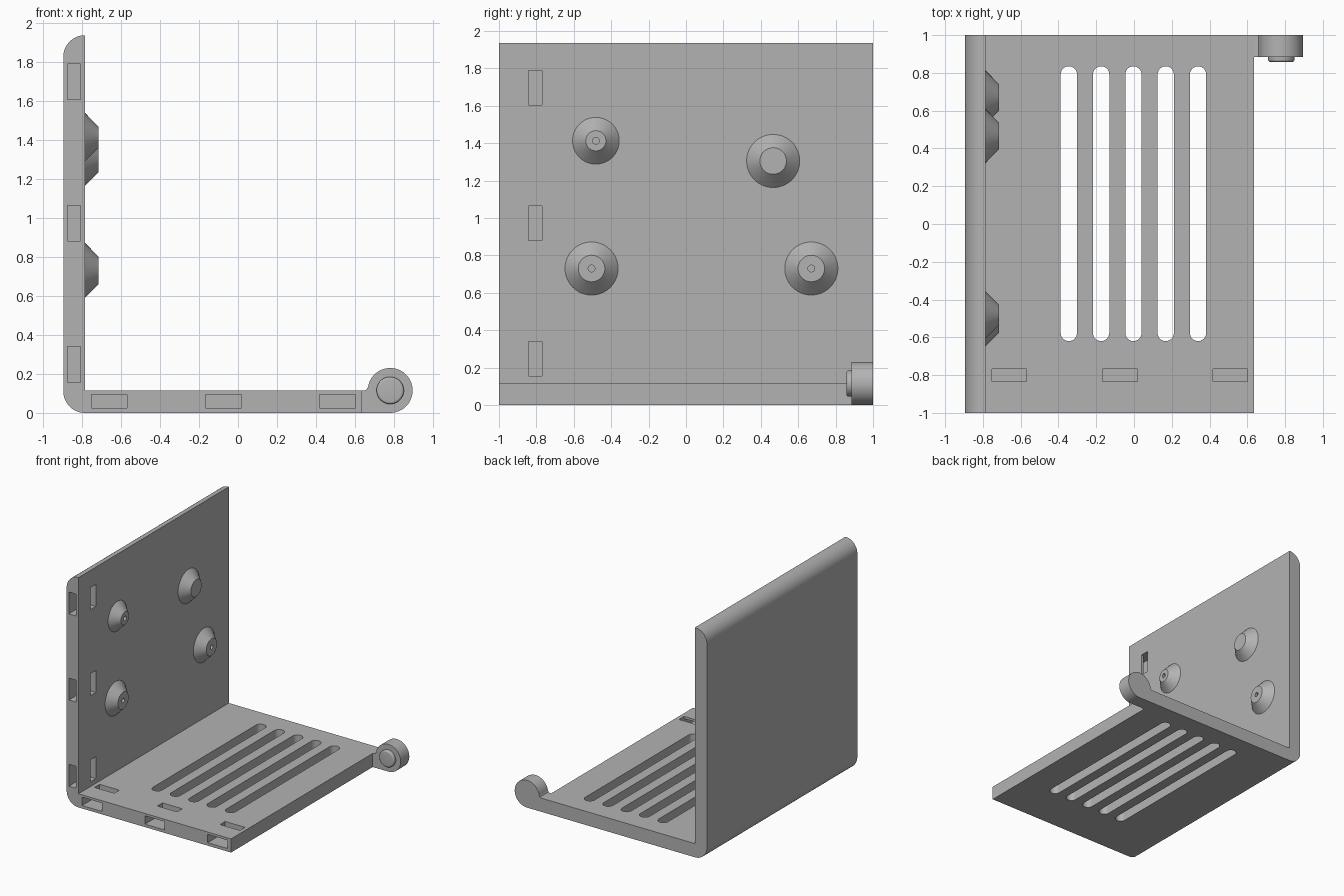
import bpy, bmesh
from math import sin, cos, pi, radians
from mathutils import Vector

if "Cube" in bpy.data.objects:
    bpy.data.objects.remove(bpy.data.objects["Cube"])

GREY = (0.45, 0.45, 0.45, 1)
mat = bpy.data.materials.new("plain grey")
mat.use_nodes = True
mat.diffuse_color = GREY
mat.node_tree.nodes["Principled BSDF"].inputs["Base Color"].default_value = GREY

# Maps from (profile u, profile v, depth) to x, y, z
ALONG_X = lambda u, v, d: (d, u, v)
ALONG_Y = lambda u, v, d: (u, d, v)
ALONG_Z = lambda u, v, d: (u, v, d)


def arc(cx, cy, r, a, b, n=16):
    angles = [radians(a + (b - a) * i / n) for i in range(n + 1)]
    return [(cx + r * cos(t), cy + r * sin(t)) for t in angles]


def prism(bm, pts, axes, d0, d1):
    start = [bm.verts.new(axes(u, v, d0)) for u, v in pts]
    end = [bm.verts.new(axes(u, v, d1)) for u, v in pts]
    bm.faces.new(start)
    bm.faces.new(end[::-1])
    for i in range(len(pts)):
        j = (i + 1) % len(pts)
        bm.faces.new((start[i], end[i], end[j], start[j]))


def lathe(bm, profile, axes, cu, cv, n=64):
    """Turn (radius, depth) points about an axis; a zero radius ends in a disc."""
    last = None
    for r, d in profile:
        ring = [bm.verts.new(axes(u, v, d)) for u, v in arc(cu, cv, r, 0, 360, n)[:-1]]
        if last:
            for i in range(n):
                j = (i + 1) % n
                bm.faces.new((last[i], last[j], ring[j], ring[i]))
        last = ring
    bm.faces.new(last)


def make(name, bm):
    bmesh.ops.recalc_face_normals(bm, faces=bm.faces)
    mesh = bpy.data.meshes.new(name)
    bm.to_mesh(mesh)
    bm.free()
    ob = bpy.data.objects.new(name, mesh)
    bpy.context.collection.objects.link(ob)
    mesh.materials.append(mat)
    return ob


def smooth(ob):
    bpy.ops.object.select_all(action='DESELECT')
    ob.select_set(True)
    bpy.context.view_layer.objects.active = ob
    bpy.ops.object.shade_smooth_by_angle(angle=radians(30))


# Main dimensions
OUT, IN, END = -0.895, -0.785, 0.635
TOP, FLOOR, R = 1.935, 0.115, 0.11

# Angled bracket: base and wall in one profile
bm = bmesh.new()
prism(bm, [(END, 0), (END, FLOOR), (IN, FLOOR), (IN, TOP)]
      + arc(IN, TOP - R, R, 90, 180)[1:]
      + arc(OUT + R, R, R, 180, 270), ALONG_Y, -1, 1)
bracket = make("bracket", bm)

# Cutters: vents through the base, bent tie channels in base and wall
bm = bmesh.new()
for i in range(-2, 3):
    x, w = -0.003 + 0.171 * i, 0.043
    prism(bm, arc(x, 0.835 - w, w, 0, 180) + arc(x, -0.62 + w, w, 180, 360),
          ALONG_Z, -0.1, 0.2)
for x in (-0.66, -0.074, 0.51):
    prism(bm, [(-1.1, 0.025), (-0.767, 0.025), (-0.767, 0.2), (-0.835, 0.2),
               (-0.835, 0.095), (-1.1, 0.095)], ALONG_X, x - 0.092, x + 0.092)
for z in (0.247, 0.972, 1.697):
    prism(bm, [(-0.875, -1.1), (-0.875, -0.77), (-0.7, -0.77), (-0.7, -0.843),
               (-0.807, -0.843), (-0.807, -1.1)], ALONG_Z, z - 0.092, z + 0.092)
cutter = make("slot_cutter", bm)
cutter.hide_render = True

mod = bracket.modifiers.new("slots", 'BOOLEAN')
mod.operation, mod.solver, mod.object = 'DIFFERENCE', 'EXACT', cutter
bpy.context.view_layer.objects.active = bracket
bpy.ops.object.modifier_apply(modifier=mod.name)
bpy.data.objects.remove(cutter)
smooth(bracket)

# Conical standoffs on the wall: y, z, base radius, tip radius, has screw hole
TIP, HOLE = -0.715, 0.018
for k, (y, z, rb, rt, drilled) in enumerate([
        (-0.482, 1.413, 0.125, 0.054, True), (0.466, 1.305, 0.142, 0.071, False),
        (-0.505, 0.73, 0.142, 0.071, True), (0.67, 0.73, 0.142, 0.071, True)]):
    bm = bmesh.new()
    profile = [(rb, IN), (rt, TIP)]
    if drilled:
        profile += [(HOLE, TIP), (HOLE, IN + 0.005)]
    lathe(bm, profile, ALONG_X, y, z)
    # Face the cone outwards from the wall
    ob = make(f"standoff_{k + 1}", bm)
    side = ob.data.polygons[0]
    if side.normal.dot(side.center - Vector((IN, y, z))) < 0:
        ob.data.flip_normals()
    smooth(ob)

# Hinge arm with a round eye at the back corner
CX, CZ = 0.78, 0.115
bm = bmesh.new()
prism(bm, [(END, 0)] + arc(CX, CZ, 0.115, -90, 172, 48)
      + [(0.66, 0.12), (0.65, FLOOR), (END, FLOOR)], ALONG_Y, 0.885, 1)
smooth(make("hinge_arm", bm))

# Hinge pin with a rounded rim
bm = bmesh.new()
rim = [(r, d) for r, d in arc(0.058, 0.87, 0.012, 0, -90, 5)]
lathe(bm, [(0.07, 0.89)] + rim, ALONG_Y, CX, CZ)
pin = make("hinge_pin", bm)
side = pin.data.polygons[0]
if side.normal.dot(side.center - Vector((CX, 0.88, CZ))) < 0:
    pin.data.flip_normals()
smooth(pin)
